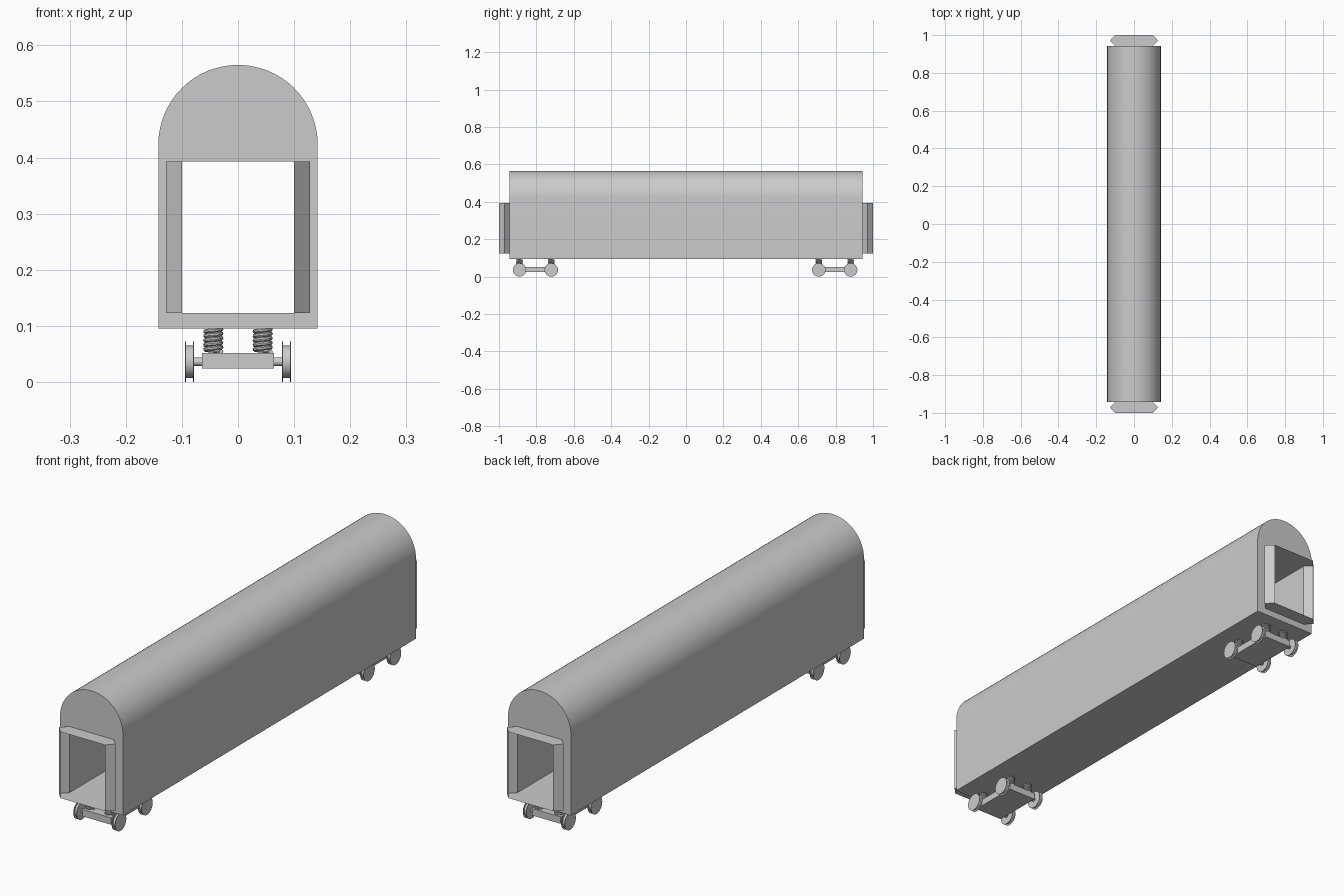
import bpy, bmesh, math
from mathutils import Matrix, Vector

if "Cube" in bpy.data.objects:
    bpy.data.objects.remove(bpy.data.objects["Cube"], do_unlink=True)

grey = bpy.data.materials.new("light_grey")
grey.use_nodes = True
colour = (0.6, 0.6, 0.6, 1)
grey.diffuse_color = colour
grey.node_tree.nodes["Principled BSDF"].inputs["Base Color"].default_value = colour

BODY_Y = 0.943
DOOR_X, DOOR_LOW, DOOR_HIGH = 0.1, 0.123, 0.393
WHEEL_R = 0.036


def finish(name, bm, smooth=False):
    mesh = bpy.data.meshes.new(name)
    bm.to_mesh(mesh)
    bm.free()
    mesh.materials.append(grey)
    obj = bpy.data.objects.new(name, mesh)
    bpy.context.collection.objects.link(obj)
    if smooth:
        smooth_edges(obj)
    return obj


def smooth_edges(obj):
    bpy.ops.object.select_all(action="DESELECT")
    obj.select_set(True)
    bpy.context.view_layer.objects.active = obj
    bpy.ops.object.shade_smooth_by_angle(angle=math.radians(35))


def add_box(bm, centre, size):
    m = Matrix.Translation(centre) @ Matrix.Diagonal((*size, 1))
    bmesh.ops.create_cube(bm, size=1, matrix=m)


def add_cylinder_x(bm, centre, radius, length, sides=32):
    m = Matrix.Translation(centre) @ Matrix.Rotation(math.pi / 2, 4, "Y")
    bmesh.ops.create_cone(bm, cap_ends=True, segments=sides, radius1=radius,
                          radius2=radius, depth=length, matrix=m)


# Carriage body: arched section with a straight passage through it
def build_body():
    half, spring_line, steps = 0.142, 0.423, 32
    outer = [(-half, 0.095), (half, 0.095)]
    for i in range(steps + 1):
        a = math.pi * i / steps
        outer.append((half * math.cos(a), spring_line + half * math.sin(a)))
    inner = [(-DOOR_X, DOOR_LOW), (DOOR_X, DOOR_LOW),
             (DOOR_X, DOOR_HIGH), (-DOOR_X, DOOR_HIGH)]
    bm = bmesh.new()
    edges = []
    for loop in (outer, inner):
        verts = [bm.verts.new((x, -BODY_Y, z)) for x, z in loop]
        edges += [bm.edges.new((v, verts[i - 1])) for i, v in enumerate(verts)]
    bmesh.ops.triangle_fill(bm, edges=edges, use_beauty=True)
    result = bmesh.ops.extrude_face_region(bm, geom=bm.faces[:], use_keep_orig=True)
    moved = [g for g in result["geom"] if isinstance(g, bmesh.types.BMVert)]
    bmesh.ops.translate(bm, verts=moved, vec=(0, 2 * BODY_Y, 0))
    bmesh.ops.recalc_face_normals(bm, faces=bm.faces[:])
    finish("carriage_body", bm, smooth=True)


# Gangway bellows: thin sheets folded outward halfway along
def build_gangway(name, end):
    rows = [(DOOR_X, BODY_Y), (0.128, 0.97), (DOOR_X, 1.0)]
    bm = bmesh.new()
    rings = [[bm.verts.new((sx * x, end * y, z)) for sx, z in
              ((-1, DOOR_LOW), (1, DOOR_LOW), (1, DOOR_HIGH), (-1, DOOR_HIGH))]
             for x, y in rows]
    for a, b in zip(rings, rings[1:]):
        for i in range(4):
            bm.faces.new((a[i - 1], a[i], b[i], b[i - 1]))
    bmesh.ops.recalc_face_normals(bm, faces=bm.faces[:])
    # Normals point away from the passage
    for f in bm.faces:
        away = f.calc_center_median() - Vector((0, end * 0.97, 0.258))
        if f.normal.dot(away) < 0:
            f.normal_flip()
    finish(name, bm)


# Flanged wheels joined by an axle
def build_wheelset(name, y):
    bm = bmesh.new()
    add_cylinder_x(bm, (0, y, WHEEL_R), 0.008, 0.17, 16)
    for side in (-1, 1):
        add_cylinder_x(bm, (side * 0.0865, y, WHEEL_R), 0.029, 0.013)
        for x in (0.0795, 0.0935):
            add_cylinder_x(bm, (side * x, y, WHEEL_R), WHEEL_R, 0.002)
    finish(name, bm, smooth=True)


# Coil spring between the bogie frame and the body
def build_spring(name, x, y):
    turns, per_turn, low, high, wire = 5, 20, 0.054, 0.094, 0.004
    curve = bpy.data.curves.new(name, "CURVE")
    curve.dimensions = "3D"
    curve.bevel_depth = wire
    curve.bevel_resolution = 2
    curve.use_fill_caps = True
    spline = curve.splines.new("POLY")
    count = turns * per_turn
    spline.points.add(count)
    for i, p in enumerate(spline.points):
        a = 2 * math.pi * i / per_turn
        p.co = (x + 0.014 * math.cos(a), y + 0.014 * math.sin(a),
                low + (high - low) * i / count, 1)
    curve.materials.append(grey)
    obj = bpy.data.objects.new(name, curve)
    bpy.context.collection.objects.link(obj)
    bpy.ops.object.select_all(action="DESELECT")
    obj.select_set(True)
    bpy.context.view_layer.objects.active = obj
    bpy.ops.object.convert(target="MESH")
    smooth_edges(bpy.context.object)


build_body()
for end_name, end, centre in (("front", -1, -0.805), ("rear", 1, 0.795)):
    build_gangway(end_name + "_gangway", end)
    frame = bmesh.new()
    add_box(frame, (0, centre, 0.038), (0.128, 0.21, 0.028))
    finish(end_name + "_bogie_frame", frame)
    for axle_name, offset in (("leading", -0.085), ("trailing", 0.085)):
        label = end_name + "_" + axle_name
        build_wheelset(label + "_wheelset", centre + offset)
        for side_name, side in (("left", 1), ("right", -1)):
            build_spring(label + "_" + side_name + "_spring",
                         side * 0.044, centre + offset)
